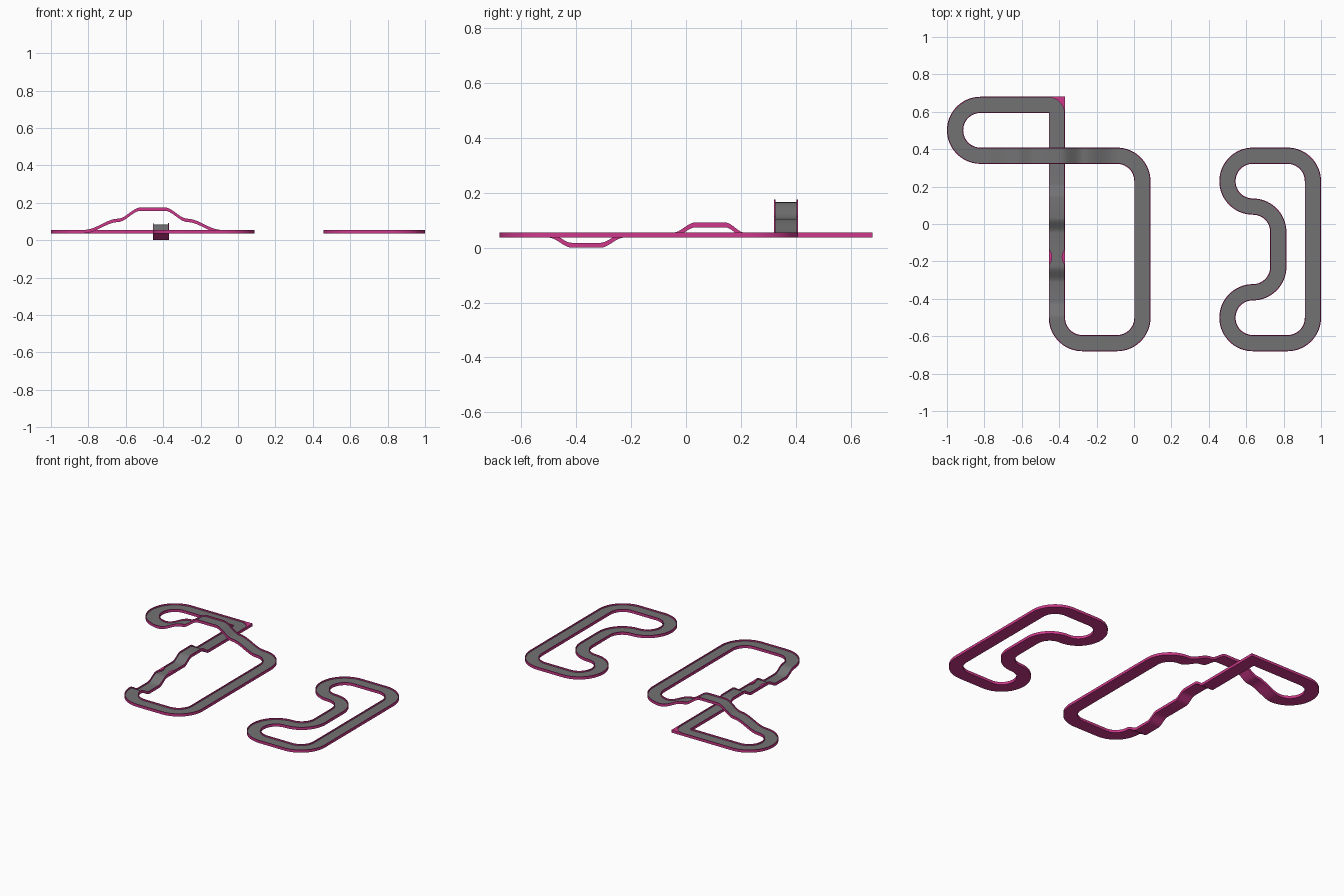
import bpy
import bmesh
from math import sin, cos, pi, radians
from mathutils import Vector

cube = bpy.data.objects.get("Cube")
if cube:
    bpy.data.objects.remove(cube, do_unlink=True)


def make_material(name, colour):
    mat = bpy.data.materials.new(name)
    mat.use_nodes = True
    mat.diffuse_color = colour
    mat.node_tree.nodes["Principled BSDF"].inputs["Base Color"].default_value = colour
    return mat


PINK = make_material("pink plastic", (0.62, 0.04, 0.26, 1))
GREY = make_material("grey road", (0.17, 0.17, 0.175, 1))

HALF = 0.0435      # half track width
WALL = 0.005       # side wall thickness
BASE = 0.037       # underside of level track
ROAD = 0.009       # road surface above underside
TOP = 0.018        # wall top above underside
RADIUS = 0.136     # bend radius at the centre line


def channel(a, b, wall, far_wall):
    """U-shaped cross-section from a to b; its fifth side is the road."""
    return [(a, 0), (b, 0), (b, TOP), (b - far_wall, TOP), (b - far_wall, ROAD),
            (a + wall, ROAD), (a + wall, TOP), (a, TOP)]


def loft(name, rings, closed=False):
    """Skin consecutive cross-sections, with the road side in grey."""
    bm = bmesh.new()
    loops = [[bm.verts.new(p) for p in ring] for ring in rings]
    pairs = list(zip(loops, loops[1:]))
    if closed:
        pairs.append((loops[-1], loops[0]))
    for r, s in pairs:
        n = len(r)
        for i in range(n):
            j = (i + 1) % n
            face = bm.faces.new((r[i], r[j], s[j], s[i]))
            face.material_index = int(i == 4)
    if not closed:
        bm.faces.new(loops[0])
        bm.faces.new(loops[-1])
    bmesh.ops.remove_doubles(bm, verts=bm.verts, dist=1e-5)
    bmesh.ops.recalc_face_normals(bm, faces=bm.faces)
    mesh = bpy.data.meshes.new(name)
    bm.to_mesh(mesh)
    bm.free()
    mesh.materials.append(PINK)
    mesh.materials.append(GREY)
    obj = bpy.data.objects.new(name, mesh)
    bpy.context.collection.objects.link(obj)
    bpy.ops.object.select_all(action='DESELECT')
    obj.select_set(True)
    bpy.context.view_layer.objects.active = obj
    bpy.ops.object.shade_smooth_by_angle()
    return obj


class Track:
    """Lays straights and bends one after another."""

    def __init__(self, x, y, heading):
        self.pos = Vector((x, y))
        self.heading = radians(heading)
        self.rings = []
        self.ring(self.pos, self.heading)

    def ring(self, pos, heading, lift=0, wall=WALL):
        side = Vector((sin(heading), -cos(heading)))
        self.rings.append([(*(pos + side * u), BASE + lift + v)
                           for u, v in channel(-HALF, HALF, wall, wall)])

    def straight(self, length, ramps=(), pinch=None):
        # Ramps are (start, end, rise); pinch is the (start, end) of a narrowing
        marks = {length}
        spans = [r[:2] for r in ramps] + ([pinch] if pinch else [])
        for a, b in spans:
            marks.update(round(a + (b - a) * i / 10, 5) for i in range(11))
        ahead = Vector((cos(self.heading), sin(self.heading)))
        for d in sorted(marks - {0.0}):
            lift = 0
            for a, b, rise in ramps:
                t = min(max((d - a) / (b - a), 0), 1)
                lift += rise * t * t * (3 - 2 * t)
            wall = WALL
            if pinch and pinch[0] < d < pinch[1]:
                wall += 0.013 * sin(pi * (d - pinch[0]) / (pinch[1] - pinch[0]))
            self.ring(self.pos + ahead * d, self.heading, lift, wall)
        self.pos = self.pos + ahead * length

    def bend(self, degrees):
        # Positive turns left, negative turns right
        sign = 1 if degrees > 0 else -1
        to_centre = Vector((-sin(self.heading), cos(self.heading))) * sign * RADIUS
        centre = self.pos + to_centre
        start = self.heading
        steps = abs(degrees) // 6
        for i in range(1, steps + 1):
            h = start + radians(degrees) * i / steps
            pos = centre - Vector((-sin(h), cos(h))) * sign * RADIUS
            self.ring(pos, h)
        self.pos, self.heading = pos, h


SHORT, LONG = 0.185, 0.73

# Crossing circuit: hump, pinch and dip on the first straight, then the bridge
left = Track(-0.412, 0.5935, -90)
left.straight(1.0945,
              ramps=[(0.38, 0.45, 0.037), (0.56, 0.64, -0.037),
                     (0.82, 0.905, -0.037), (1.01, 1.0945, 0.037)],
              pinch=(0.73, 0.81))
left.bend(90)
left.straight(SHORT)
left.bend(90)
left.straight(LONG)
left.bend(90)
left.straight(0.7295,
              ramps=[(0, 0.18, 0.06), (0.18, 0.30, 0.06),
                     (0.43, 0.55, -0.06), (0.55, 0.7295, -0.06)])
left.bend(-180)
left.straight(0.365)
loft("crossing_track", left.rings)

# Square corner tile: quarter-round road with a raised outer corner
corner = []
for i in range(17):
    a = pi / 2 * i / 16
    reach = 2 * HALF / max(cos(a), sin(a))
    outer = reach - (2 * HALF - WALL)
    corner.append([(-0.4555 + u * cos(a), 0.5935 + u * sin(a), BASE + v)
                   for u, v in channel(0, reach, WALL, outer)])
loft("corner_tile", corner)

# Simple closed circuit with an inward loop
right = Track(0.9565, -0.501, 90)
right.straight(LONG)
right.bend(90)
right.straight(SHORT)
right.bend(180)
right.bend(-90)
right.straight(0.186)
right.bend(-90)
right.bend(180)
right.straight(SHORT)
right.bend(90)
loft("looped_track", right.rings[:-1], closed=True)
